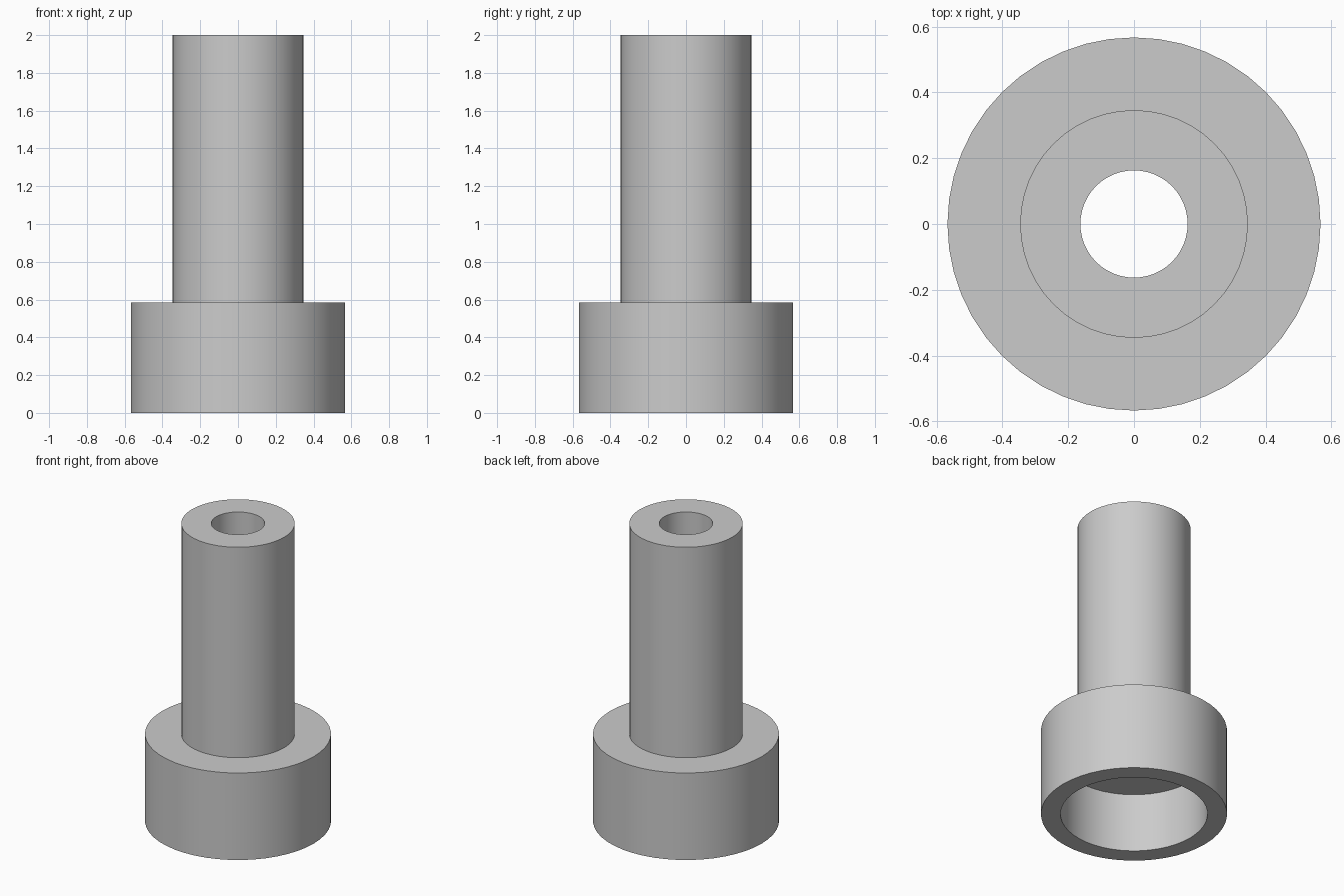
import bpy
import bmesh
import math

cube = bpy.data.objects.get("Cube")
if cube:
    bpy.data.objects.remove(cube, do_unlink=True)

SEGMENTS = 48
HEIGHT = 2.0
COLLAR_TOP = 0.585
RECESS_TOP = 0.395
COLLAR_R, RECESS_R, SHAFT_R, BORE_R = 0.567, 0.448, 0.346, 0.163

# Plain grey material
grey = bpy.data.materials.new("light_grey")
grey.use_nodes = True
colour = (0.6, 0.6, 0.6, 1)
grey.diffuse_color = colour
grey.node_tree.nodes["Principled BSDF"].inputs["Base Color"].default_value = colour


def lathe(name, profile):
    """Spin a closed (radius, height) profile around the z axis."""
    bm = bmesh.new()
    verts = [bm.verts.new((r, 0, z)) for r, z in profile]
    edges = [bm.edges.new((v, verts[i - 1])) for i, v in enumerate(verts)]
    bmesh.ops.spin(bm, geom=verts + edges, cent=(0, 0, 0), axis=(0, 0, 1),
                   angle=math.tau, steps=SEGMENTS, use_merge=True)
    bmesh.ops.remove_doubles(bm, verts=bm.verts, dist=0.0001)
    bmesh.ops.recalc_face_normals(bm, faces=bm.faces)
    mesh = bpy.data.meshes.new(name)
    bm.to_mesh(mesh)
    bm.free()
    mesh.materials.append(grey)
    obj = bpy.data.objects.new(name, mesh)
    bpy.context.collection.objects.link(obj)
    return obj


# Stepped sleeve: wide hollow collar below, bored shaft above
sleeve = lathe("stepped_sleeve", [
    (RECESS_R, 0), (COLLAR_R, 0),
    (COLLAR_R, COLLAR_TOP), (SHAFT_R, COLLAR_TOP),
    (SHAFT_R, HEIGHT), (BORE_R, HEIGHT),
    (BORE_R, RECESS_TOP), (RECESS_R, RECESS_TOP),
])

# Smooth walls with crisp rims
bpy.ops.object.select_all(action="DESELECT")
sleeve.select_set(True)
bpy.context.view_layer.objects.active = sleeve
bpy.ops.object.shade_smooth_by_angle(angle=math.radians(30))
